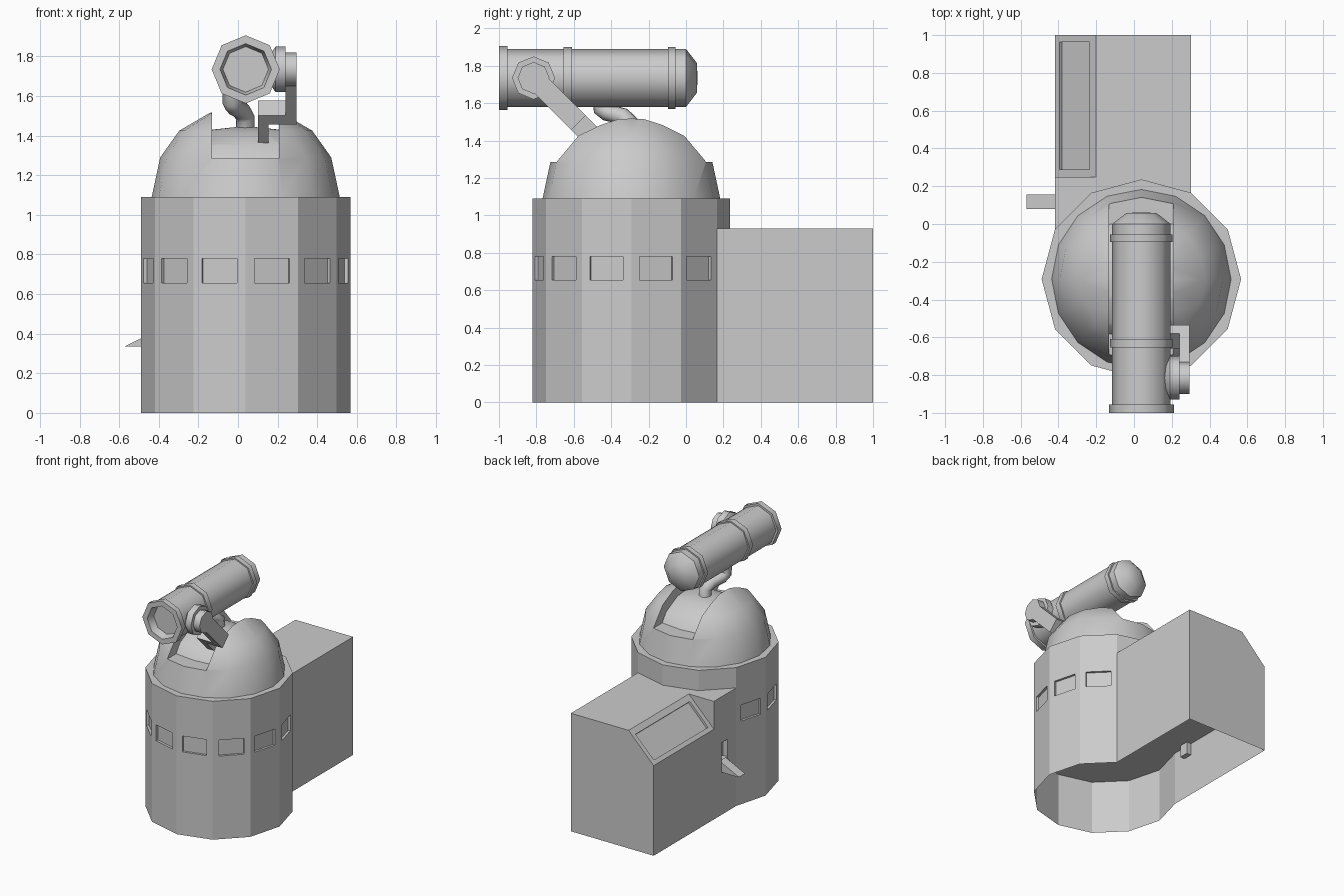
import bpy, bmesh
from math import radians, cos, sin, pi
from mathutils import Vector, Matrix

if "Cube" in bpy.data.objects:
    bpy.data.objects.remove(bpy.data.objects["Cube"])

CX, CY, R = 0.039, -0.292, 0.528     # tower axis and radius
DECK, ROOF = 1.09, 0.93              # tower and annex heights


def finish(name, bm, smooth=None):
    me = bpy.data.meshes.new(name)
    bm.to_mesh(me)
    bm.free()
    ob = bpy.data.objects.new(name, me)
    bpy.context.collection.objects.link(ob)
    if smooth:
        shade(ob, smooth)
    return ob


def shade(ob, angle):
    bpy.ops.object.select_all(action='DESELECT')
    ob.select_set(True)
    bpy.context.view_layer.objects.active = ob
    bpy.ops.object.shade_smooth_by_angle(angle=radians(angle))


def face(bm, pts):
    return bm.faces.new([bm.verts.new(p) for p in pts])


def panel(bm, quad, u0, u1, v0, v1, depth):
    """Quad wall with a recessed rectangular opening."""
    a, b, c, d = [Vector(p) for p in quad]
    n = (b - a).cross(d - a).normalized()
    inner = [a + (b - a) * u + (d - a) * v for u, v in ((u0, v0), (u1, v0), (u1, v1), (u0, v1))]
    back = [p - n * depth for p in inner]
    rings = [[bm.verts.new(p) for p in ring] for ring in ((a, b, c, d), inner, back)]
    for r0, r1 in zip(rings, rings[1:]):
        for i in range(4):
            j = (i + 1) % 4
            bm.faces.new((r0[i], r0[j], r1[j], r1[i]))
    bm.faces.new(rings[2])


def wall(p, q, z0, z1):
    return [(*p, z0), (*q, z0), (*q, z1), (*p, z1)]


def lathe_bm(profile, n):
    """Revolve (radius, height) points around z."""
    bm = bmesh.new()
    vs = [bm.verts.new((r, 0, h)) for r, h in profile]
    es = [bm.edges.new(p) for p in zip(vs, vs[1:])]
    bmesh.ops.spin(bm, geom=vs + es, cent=(0, 0, 0), axis=(0, 0, 1), angle=2 * pi, steps=n)
    bmesh.ops.remove_doubles(bm, verts=bm.verts, dist=1e-4)
    bmesh.ops.recalc_face_normals(bm, faces=bm.faces)
    return bm


def lathe(name, profile, n, matrix, smooth):
    bm = lathe_bm(profile, n)
    bm.transform(matrix)
    return finish(name, bm, smooth)


def prism(name, pts, offset):
    """Closed solid: outline pushed along offset."""
    bm = bmesh.new()
    pts = [Vector(p) for p in pts]
    far = [p + Vector(offset) for p in pts]
    face(bm, pts)
    face(bm, far)
    for i in range(len(pts)):
        face(bm, (pts[i - 1], pts[i], far[i], far[i - 1]))
    bmesh.ops.remove_doubles(bm, verts=bm.verts, dist=1e-5)
    bmesh.ops.recalc_face_normals(bm, faces=bm.faces)
    return finish(name, bm)


# Twelve-sided tower with a window on every exposed side
ring = [(CX + R * cos(i * pi / 6), CY + R * sin(i * pi / 6)) for i in range(12)]
bm = bmesh.new()
for i in range(12):
    p, q = ring[i], ring[(i + 1) % 12]
    if i in (2, 3, 4):
        face(bm, wall(p, q, ROOF, DECK))
    else:
        panel(bm, wall(p, q, 0, DECK), .165, .835, .601, .716, .018)
face(bm, [(*p, DECK) for p in ring])
finish("tower", bm)

# Annex with sloped skylight and side slot
r60, r150 = ring[2], ring[5]
x0, x1, xs, yn, zs = r150[0], r60[0], -.20, .25, .71
bm = bmesh.new()
face(bm, wall(r60, (x1, 1), 0, ROOF))
face(bm, [(x1, 1, 0), (x0, 1, 0), (x0, 1, zs), (xs, 1, ROOF), (x1, 1, ROOF)])
face(bm, wall((x0, 1), (x0, yn), 0, zs))
panel(bm, wall((x0, yn), r150, 0, ROOF), .34, .61, .36, .61, .04)
panel(bm, [(x0, 1, zs), (x0, yn, zs), (xs, yn, ROOF), (xs, 1, ROOF)], .05, .95, .11, .84, .018)
face(bm, [(x0, yn, zs), (x0, yn, ROOF), (xs, yn, ROOF)])
face(bm, [(*p, ROOF) for p in (r60, (x1, 1), (xs, 1), (xs, yn), (x0, yn), r150, ring[4], ring[3])])
finish("annex", bm)

# Underside floor inside the open base
bm = bmesh.new()
foot = [r60, (x1, 1), (x0, 1)] + ring[5:] + ring[:2]
face(bm, [(*p, .43) for p in reversed(foot)])
finish("inner_floor", bm)

# Sloped chute coming out of the slot
prism("chute", [(-.57, .08, .335), (-.38, .08, .335), (-.38, .08, .43), (-.57, .08, .337)], (0, .075, 0))

# Dome with a slit cut over the top
SX0, SX1 = -.132, .208
dome_prof = [(0, 0), (.475, 0), (.432, .2), (.336, .335), (.182, .425), (0, .46)]
place = Matrix.Translation((CX, CY, DECK))
dome = lathe("dome", dome_prof, 16, place, None)
cutter = prism("slit_cutter", [(SX0, -1, 1.285), (SX1, -1, 1.285), (SX1, -1, 2), (SX0, -1, 2)], (0, 1.5, 0))
cutter.hide_render = True
mod = dome.modifiers.new("slit", 'BOOLEAN')
mod.operation, mod.solver, mod.object = 'DIFFERENCE', 'EXACT', cutter
bpy.context.view_layer.objects.active = dome
bpy.ops.object.modifier_apply(modifier="slit")
bpy.data.objects.remove(cutter)
shade(dome, 35)

# Gently crowned floor of the slit
bm = lathe_bm([(r * .78, h * .78) for r, h in dome_prof], 16)
bm.transform(place @ Matrix.Diagonal((1.8, 1, 1, 1)))
for x, s in ((SX0, -1), (SX1, 1)):
    bmesh.ops.bisect_plane(bm, geom=bm.verts[:] + bm.edges[:] + bm.faces[:], dist=1e-5,
                           plane_co=(x, 0, 0), plane_no=(s, 0, 0), clear_outer=True)
bmesh.ops.bisect_plane(bm, geom=bm.verts[:] + bm.edges[:] + bm.faces[:], dist=1e-5,
                       plane_co=(0, 0, 1.285), plane_no=(0, 0, -1), clear_outer=True)
finish("slit_floor", bm, 35)

# Telescope tube with flange, two bands and rounded end
tube = [(0, -.94), (.115, -.94), (.13, -1), (.172, -1), (.172, -.955), (.155, -.955),
        (.155, -.655), (.166, -.655), (.166, -.61), (.155, -.61),
        (.155, -.095), (.166, -.095), (.166, -.055), (.155, -.055),
        (.155, 0), (.08, .058), (0, .062)]
lathe("telescope", tube, 8, Matrix.Translation((CX, 0, 1.735)) @ Matrix.Rotation(-pi / 2, 4, 'X'), 47)

# Pivot discs on the telescope's side
pivot = Vector((0, -.815, 1.735))
turn = Matrix.Translation(pivot) @ Matrix.Rotation(pi / 2, 4, 'Y')
lathe("pivot", [(0, .15), (.06, .15), (.115, .19), (.115, .24), (0, .24)], 8, turn, 47)
lathe("arm_head", [(0, .235), (.085, .235), (.085, .295), (0, .295)], 8, turn, 47)

# Cranked arm running down at 45 degrees into the dome
d, n = Vector((0, 1, -1)).normalized(), Vector((0, 1, 1)).normalized()
crank = [(.24, 0), (.295, 0), (.295, .34), (.155, .34), (.155, .51), (.10, .51), (.10, .276), (.24, .276)]
prism("arm", [pivot + Vector((x, 0, 0)) + d * t - n * .055 for x, t in crank], n * .11)

# Bent pipe between dome and telescope
cu = bpy.data.curves.new("bent_pipe", 'CURVE')
cu.dimensions, cu.bevel_depth, cu.bevel_resolution, cu.use_fill_caps = '3D', .048, 2, True
path = [(.037, -.29, 1.40), (.037, -.295, 1.49), (.015, -.34, 1.53), (-.02, -.42, 1.55), (-.03, -.45, 1.57), (-.03, -.45, 1.66)]
sp = cu.splines.new('POLY')
sp.points.add(len(path) - 1)
for pt, co in zip(sp.points, path):
    pt.co = (*co, 1)
pipe = bpy.data.objects.new("bent_pipe", cu)
bpy.context.collection.objects.link(pipe)
bpy.ops.object.select_all(action='DESELECT')
pipe.select_set(True)
bpy.context.view_layer.objects.active = pipe
bpy.ops.object.convert(target='MESH')
shade(bpy.context.object, 50)
